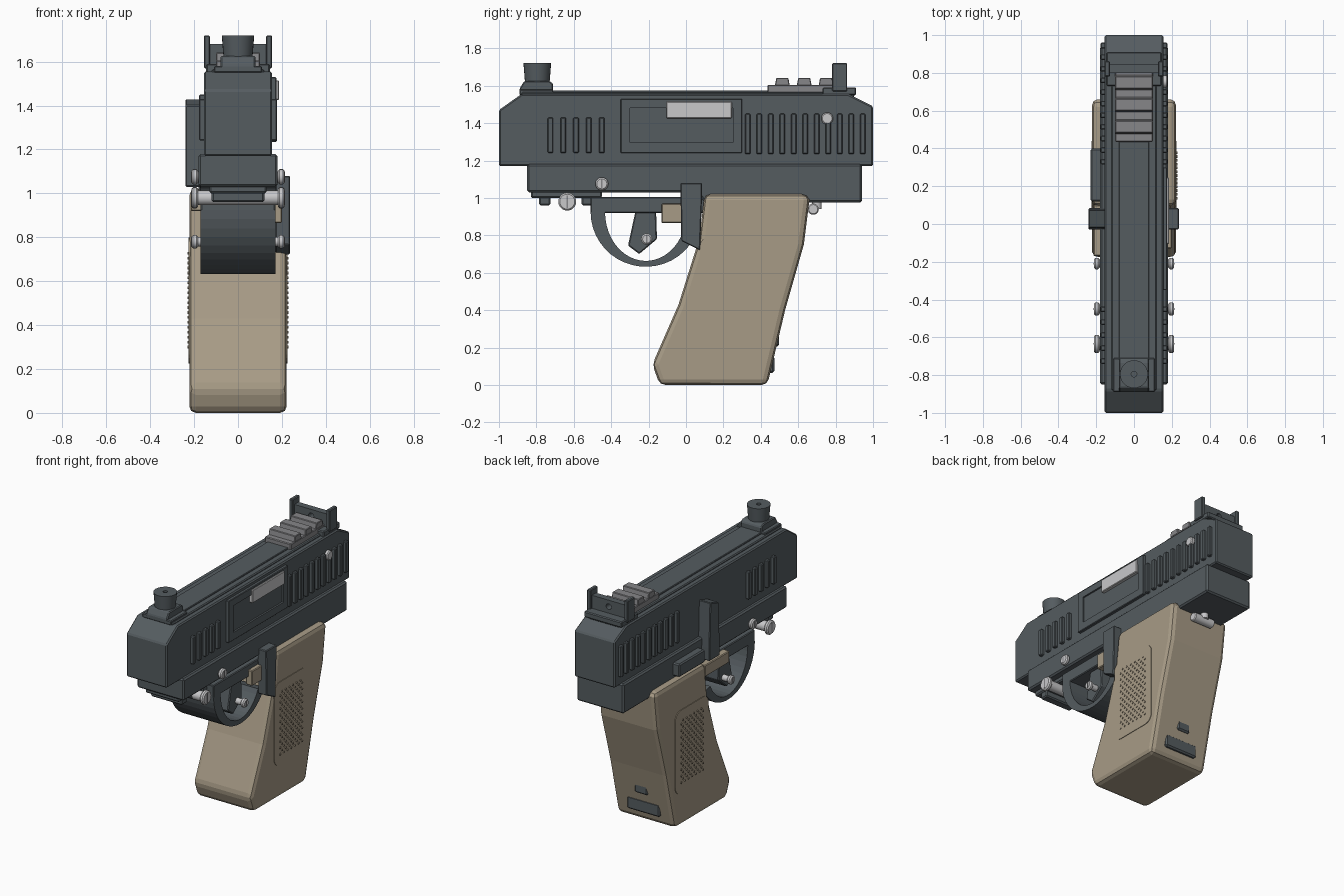
import bpy, bmesh, math
from mathutils import Matrix, Vector

if "Cube" in bpy.data.objects:
    bpy.data.objects.remove(bpy.data.objects["Cube"])


def material(name, rgb):
    m = bpy.data.materials.new(name)
    m.use_nodes = True
    m.diffuse_color = (*rgb, 1)
    bsdf = next(n for n in m.node_tree.nodes if n.type == "BSDF_PRINCIPLED")
    bsdf.inputs["Base Color"].default_value = (*rgb, 1)
    return m


DARK = material("dark slate", (0.09, 0.107, 0.117))
TAN = material("tan", (0.39, 0.33, 0.24))
LIGHT = material("light steel", (0.58, 0.58, 0.59))
GREY = material("mid grey", (0.24, 0.24, 0.25))


def finish(name, bm, mat, bevel=0, segments=1, smooth=False):
    bmesh.ops.recalc_face_normals(bm, faces=bm.faces)
    me = bpy.data.meshes.new(name)
    bm.to_mesh(me)
    bm.free()
    me.materials.append(mat)
    ob = bpy.data.objects.new(name, me)
    bpy.context.collection.objects.link(ob)
    if bevel:
        mod = ob.modifiers.new("bevel", "BEVEL")
        mod.width, mod.segments, mod.limit_method = bevel, segments, "ANGLE"
    if smooth:
        bpy.ops.object.select_all(action="DESELECT")
        ob.select_set(True)
        bpy.context.view_layer.objects.active = ob
        bpy.ops.object.shade_smooth_by_angle(angle=math.radians(35))
    return ob


def prism(name, pts, x0, x1, mat, bevel=0, segments=1):
    """Extrude a (y, z) outline from x0 to x1."""
    bm = bmesh.new()
    face = bm.faces.new([bm.verts.new((x0, y, z)) for y, z in pts])
    ext = bmesh.ops.extrude_face_region(bm, geom=[face])["geom"]
    bmesh.ops.translate(bm, vec=(x1 - x0, 0, 0),
                        verts=[v for v in ext if isinstance(v, bmesh.types.BMVert)])
    return finish(name, bm, mat, bevel, segments)


def box(name, x, y, z, mat, bevel=0, segments=1):
    return prism(name, [(y[0], z[0]), (y[1], z[0]), (y[1], z[1]), (y[0], z[1])],
                 x[0], x[1], mat, bevel, segments)


def cylinder(name, at, r, depth, mat, axis="X", r2=None, sides=20, bevel=0):
    bm = bmesh.new()
    bmesh.ops.create_cone(bm, cap_ends=True, segments=sides, radius1=r,
                          radius2=r if r2 is None else r2, depth=depth)
    turn = {"X": Matrix.Rotation(math.pi / 2, 4, "Y"),
            "Y": Matrix.Rotation(math.pi / 2, 4, "X"), "Z": Matrix()}[axis]
    bm.transform(Matrix.Translation(at) @ turn)
    return finish(name, bm, mat, bevel, 1, True)


def cut(target, cutter):
    mod = target.modifiers.new("hole", "BOOLEAN")
    mod.object, mod.operation, mod.solver = cutter, "DIFFERENCE", "EXACT"
    cutter.hide_render = True
    cutter.hide_set(True)


# Slide with sloped ends and raised top strip
prism("slide", [(-1, 1.17), (1, 1.17), (1, 1.49), (0.87, 1.555), (-0.88, 1.555), (-1, 1.47)],
      -0.155, 0.155, DARK, 0.008)
box("slide_top", (-0.12, 0.12), (-0.88, 0.9), (1.54, 1.566), DARK, 0.006)
box("slide_top_strip", (-0.08, 0.08), (-0.72, 0.78), (1.56, 1.575), DARK, 0.004)

# Frame below the slide
prism("frame", [(-0.85, 1.18), (0.94, 1.18), (0.94, 0.975), (0.1, 0.975), (0.06, 1.03),
                (-0.85, 1.03)], -0.18, 0.18, DARK, 0.01)

# Slide serrations on both sides
for side, s in (("left", 1), ("right", -1)):
    xs = (s * 0.15, s * 0.177)
    for i in range(5):
        y = -0.725 + i * 0.0685
        box(f"front_rib_{side}_{i}", xs, (y - 0.015, y + 0.015), (1.24, 1.43), DARK, 0.005)
    for i in range(11):
        y = 0.33 + i * 0.0615
        box(f"rear_rib_{side}_{i}", xs, (y - 0.015, y + 0.015), (1.235, 1.45), DARK, 0.005)

# Ejection port, its cover plate and the extractor pin
port = box("port_surround", (0.15, 0.175), (-0.35, 0.30), (1.24, 1.53), DARK, 0.004)
cut(port, box("port_cutter", (0.163, 0.2), (-0.30, 0.25), (1.295, 1.48), DARK))
box("port_cover", (0.15, 0.186), (-0.105, 0.245), (1.425, 1.515), LIGHT, 0.004)
cylinder("extractor_pin", (0.16, 0.755, 1.425), 0.032, 0.036, LIGHT, bevel=0.006)

# Accessory rail under the muzzle
prism("under_rail", [(-0.83, 1.04), (-0.45, 1.04), (-0.45, 1.0), (-0.83, 1.0)],
      -0.13, 0.13, DARK, 0.008)
for i in range(3):
    y = -0.755 + i * 0.113
    box(f"under_rail_lug_{i}", (-0.12, 0.12), (y - 0.03, y + 0.03), (0.96, 1.01), DARK, 0.008)

# Trigger guard: bar with a curved bow
box("guard_bar", (-0.17, 0.17), (-0.51, 0.1), (0.92, 1.005), DARK, 0.005)


def bow(ry, rz, steps=18):
    angles = [math.pi * (1 + 0.84 * i / steps) for i in range(steps + 1)]
    return [(-0.215 + ry * math.cos(a), 0.925 + rz * math.sin(a)) for a in angles]


prism("guard_bow", bow(0.295, 0.293) + bow(0.218, 0.262)[::-1], -0.17, 0.17, DARK)

# Trigger
prism("trigger", [(-0.27, 0.93), (-0.16, 0.93), (-0.155, 0.78), (-0.25, 0.70), (-0.31, 0.745)],
      -0.14, 0.14, DARK, 0.006)

# Cross pins with screw heads
for name, y, z, r in (("trigger_pin", -0.21, 0.78, 0.03), ("frame_pin", -0.45, 1.075, 0.035),
                      ("rail_pin", -0.635, 0.98, 0.048)):
    cylinder(name, (0, y, z), r * 0.7, 0.37, LIGHT)
    for side, s in (("left", 1), ("right", -1)):
        cylinder(f"{name}_head_{side}", (s * 0.197, y, z), r, 0.03, LIGHT, bevel=0.008)
        box(f"{name}_slot_{side}", (s * 0.21, s * 0.214), (y - 0.004, y + 0.004),
            (z - r * 0.7, z + r * 0.7), GREY)

# Grip
prism("grip", [(-0.14, 0), (0.435, 0), (0.53, 0.4), (0.63, 0.75), (0.66, 0.99), (0.65, 1.02),
               (0.1, 1.02), (0.07, 0.78), (-0.04, 0.43), (-0.18, 0.11)],
      -0.222, 0.222, TAN, 0.03, 2)


def rounded(y0, y1, z0, z1, r, steps=5):
    pts = []
    corners = ((y1 - r, z1 - r), (y0 + r, z1 - r), (y0 + r, z0 + r), (y1 - r, z0 + r))
    for q, (cy, cz) in enumerate(corners):
        for i in range(steps + 1):
            a = math.pi / 2 * (q + i / steps)
            pts.append((cy + r * math.cos(a), cz + r * math.sin(a)))
    return pts


# Grip panels with staggered studs
for side, s in (("left", 1), ("right", -1)):
    prism(f"grip_panel_{side}", rounded(0.075, 0.44, 0.225, 0.8, 0.06), s * 0.2, s * 0.226, TAN)
    bm = bmesh.new()
    for row in range(20):
        for col in range(7 - row % 2):
            at = Vector((s * 0.226, 0.137 + 0.04 * col + 0.02 * (row % 2), 0.3 + 0.0225 * row))
            bmesh.ops.create_cone(bm, cap_ends=True, segments=6, radius1=0.007, radius2=0.007,
                                  depth=0.01, matrix=Matrix.Translation(at)
                                  @ Matrix.Rotation(math.pi / 2, 4, "Y"))
    finish(f"grip_studs_{side}", bm, TAN)

# Dark catches on the back of the grip
for name, w, y, z, h in (("small_catch", 0.05, 0.465, 0.24, 0.035),
                         ("large_catch", 0.125, 0.44, 0.11, 0.045)):
    box(name, (-w, w), (y - 0.03, y + 0.032), (z - h, z + h), DARK, 0.01)

# Side levers and buttons
prism("left_lever", [(-0.03, 1.08), (0.085, 1.08), (0.085, 0.99), (0.075, 0.72), (-0.025, 0.77)],
      0.17, 0.237, DARK, 0.005)
prism("right_lever", [(-0.03, 1.03), (0.085, 1.03), (0.085, 1.12), (0.075, 1.43), (-0.02, 1.40)],
      -0.24, -0.15, DARK, 0.005)
box("right_slide_catch", (-0.23, -0.17), (0.12, 0.40), (1.035, 1.125), DARK, 0.008)
box("left_button", (0.15, 0.2), (-0.13, 0.0), (0.865, 0.97), TAN, 0.005)
box("right_button", (-0.215, -0.15), (-0.17, 0.1), (0.92, 1.0), TAN, 0.005)

# Lanyard peg under the rear of the frame
cylinder("lanyard_peg", (0, 0.68, 0.94), 0.03, 0.16, LIGHT, bevel=0.006)
cylinder("lanyard_stem", (0, 0.70, 0.965), 0.025, 0.05, LIGHT, axis="Z")

# Front sight post on a sloped base
prism("front_sight_base", [(-0.89, 1.55), (-0.71, 1.55), (-0.71, 1.61), (-0.73, 1.625),
                           (-0.865, 1.625), (-0.89, 1.585)], -0.08, 0.08, DARK, 0.006)
box("front_sight_foot", (-0.11, 0.11), (-0.89, -0.71), (1.55, 1.58), DARK, 0.005)
post = cylinder("front_sight_post", (0, -0.795, 1.67), 0.066, 0.1, DARK, "Z", 0.074, 28)
cut(post, cylinder("post_cutter", (0, -0.795, 1.72), 0.015, 0.06, DARK, "Z"))

# Stepped rail ahead of the rear sight
box("top_rail", (-0.1, 0.1), (0.435, 0.82), (1.56, 1.605), GREY, 0.005)
for i in range(3):
    y = 0.515 + i * 0.117
    prism(f"top_rail_lug_{i}", [(y - 0.04, 1.6), (y + 0.04, 1.6), (y + 0.032, 1.642),
                                (y - 0.032, 1.642)], -0.1, 0.1, GREY, 0.004)

# Rear sight with ears and peep hole
box("rear_sight_base", (-0.145, 0.145), (0.73, 0.91), (1.55, 1.59), DARK, 0.006)
plate = box("rear_sight_plate", (-0.14, 0.14), (0.80, 0.845), (1.57, 1.68), DARK)
cut(plate, cylinder("peep_cutter", (0, 0.82, 1.635), 0.02, 0.2, DARK, "Y"))
for side, s in (("left", 1), ("right", -1)):
    box(f"rear_sight_ear_{side}", (s * 0.128, s * 0.156), (0.78, 0.862), (1.57, 1.72), DARK, 0.005)
